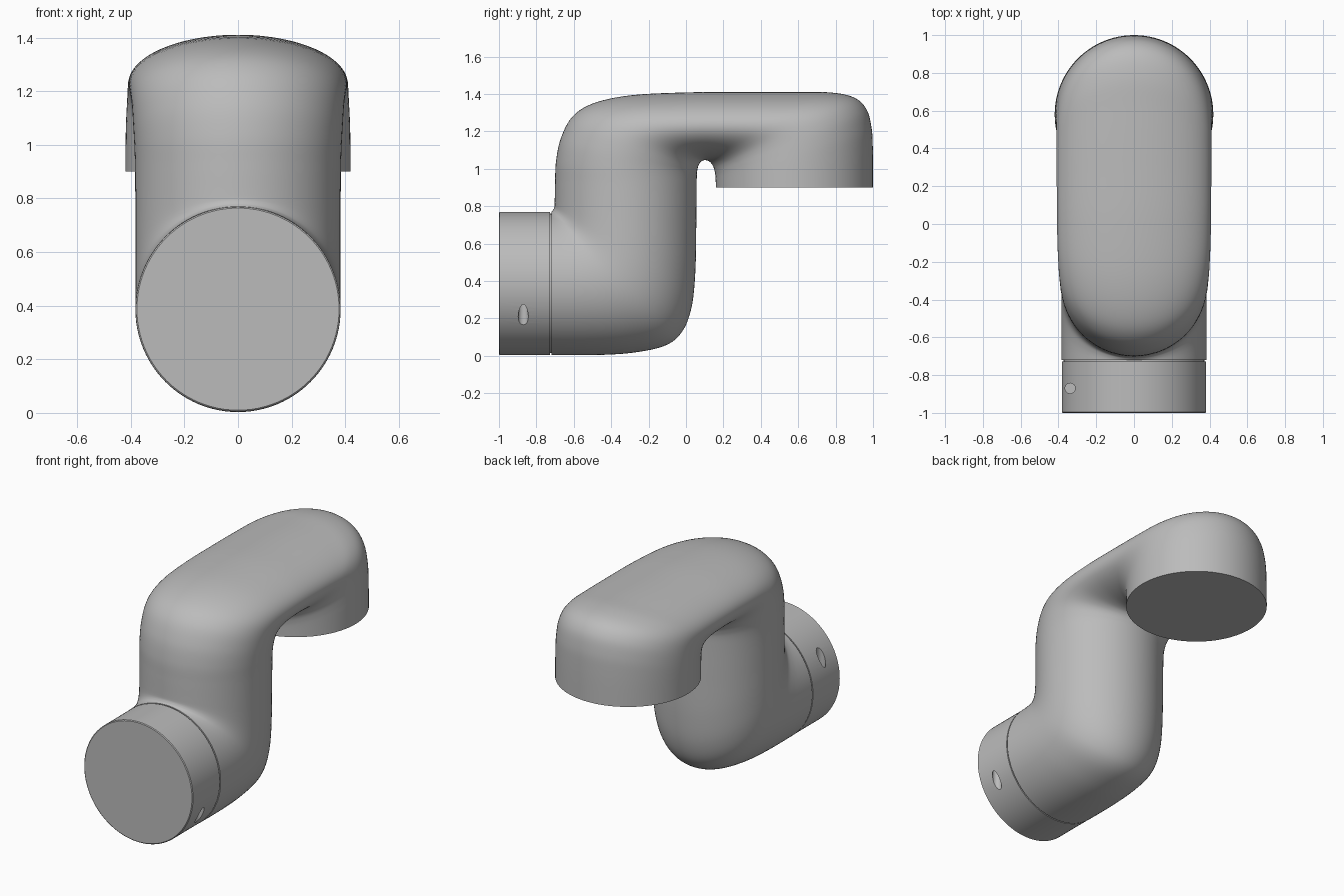
import bpy, bmesh, math
from mathutils import Vector, Matrix

if "Cube" in bpy.data.objects:
    bpy.data.objects.remove(bpy.data.objects["Cube"])

# One grey material for everything
grey = bpy.data.materials.new("plain_grey")
grey.use_nodes = True
colour = (0.5, 0.5, 0.5, 1)
grey.diffuse_color = colour
grey.node_tree.nodes["Principled BSDF"].inputs["Base Color"].default_value = colour

SIDES, STEPS = 96, 6
AXIS_Z = 0.387


def add_object(name, bm):
    bmesh.ops.recalc_face_normals(bm, faces=bm.faces)
    mesh = bpy.data.meshes.new(name)
    bm.to_mesh(mesh)
    bm.free()
    mesh.materials.append(grey)
    obj = bpy.data.objects.new(name, mesh)
    bpy.context.collection.objects.link(obj)
    return obj


def smooth(obj):
    bpy.ops.object.select_all(action="DESELECT")
    obj.select_set(True)
    bpy.context.view_layer.objects.active = obj
    bpy.ops.object.shade_smooth_by_angle(angle=math.radians(35))


def spline(a, b, c, d, t):
    """Catmull-Rom step between b and c."""
    return tuple(0.5 * (2 * q + (r - p) * t + (2 * p - 5 * q + 4 * r - s) * t * t
                        + (3 * q - p - 3 * r + s) * t ** 3)
                 for p, q, r, s in zip(a, b, c, d))


def skin(bm, rings):
    loops = [[bm.verts.new(p) for p in ring] for ring in rings]
    n = len(loops[0])
    for a, b in zip(loops, loops[1:]):
        for i in range(n):
            j = (i + 1) % n
            bm.faces.new((a[i], a[j], b[j], b[i]))
    bm.faces.new(loops[0])
    bm.faces.new(loops[-1])


# Double-elbow body: elliptical sections given by inner (y, z), outer (y, z), half width
sections = [
    (-.72, .770, -.72, .004, .383),
    (-.718, .772, -.48, .004, .383),
    (-.715, .775, -.28, .017, .383),
    (-.711, .779, -.11, .055, .383),
    (-.708, .784, -.02, .130, .383),
    (-.705, .790, .03, .260, .383),
    (-.703, .800, .05, .450, .383),
    (-.702, .830, .055, .700, .383),
    (-.70, .930, .057, .900, .384),
    (-.695, 1.04, .058, .970, .387),
    (-.67, 1.16, .061, .995, .391),
    (-.61, 1.275, .065, 1.012, .395),
    (-.50, 1.348, .071, 1.026, .400),
    (-.30, 1.392, .080, 1.038, .405),
    (.00, 1.408, .094, 1.045, .408),
    (.30, 1.410, .110, 1.045, .409),
    (.60, 1.410, .126, 1.038, .410),
    (.78, 1.407, .138, 1.025, .411),
    (.90, 1.380, .146, 1.010, .412),
    (.965, 1.318, .151, .995, .414),
    (.992, 1.220, .155, .978, .417),
    (.999, 1.100, .158, .955, .419),
    (1.00, .900, .160, .900, .420),
]
# The bend reverses at the column, so order each pair as front/top point, then rear/bottom point
rings = []
last = len(sections) - 1
for k in range(last):
    quad = [sections[min(max(k + o, 0), last)] for o in (-1, 0, 1, 2)]
    for s in range(STEPS):
        rings.append(spline(*quad, s / STEPS))
rings.append(sections[-1])


def ellipse(y1, z1, y2, z2, width):
    mid = Vector((0, (y1 + y2) / 2, (z1 + z2) / 2))
    half = Vector((0, (y1 - y2) / 2, (z1 - z2) / 2))
    side = Vector((width, 0, 0))
    angles = [math.tau * i / SIDES for i in range(SIDES)]
    return [mid + half * math.cos(a) + side * math.sin(a) for a in angles]


bm = bmesh.new()
skin(bm, [ellipse(*r) for r in rings])
body = add_object("elbow_body", bm)
smooth(body)


def turned(name, profile):
    """Part turned about the front-to-back axis from (y, radius) points."""
    bm = bmesh.new()
    skin(bm, [ellipse(y, AXIS_Z + r, y, AXIS_Z - r, r) for y, r in profile])
    return add_object(name, bm)


# Mounting collar and the recessed neck that forms the thin groove
collar = turned("mounting_collar", [(-1, .377), (-.996, .382), (-.728, .382)])
neck = turned("groove_neck", [(-.74, .373), (-.71, .373)])
smooth(neck)

# Two opposed pin holes drilled vertically into the collar
for sign in (-1, 1):
    bm = bmesh.new()
    place = Matrix.Translation((sign * .338, -.87, AXIS_Z - sign * .26))
    bmesh.ops.create_cone(bm, cap_ends=True, segments=32, radius1=.027,
                          radius2=.027, depth=.40, matrix=place)
    cutter = add_object("hole_cutter", bm)
    cutter.hide_render = True
    cut = collar.modifiers.new("pin_hole", "BOOLEAN")
    cut.operation, cut.solver, cut.object = "DIFFERENCE", "EXACT", cutter
    bpy.ops.object.select_all(action="DESELECT")
    bpy.context.view_layer.objects.active = collar
    collar.select_set(True)
    bpy.ops.object.modifier_apply(modifier=cut.name)
    bpy.data.objects.remove(cutter)
smooth(collar)
